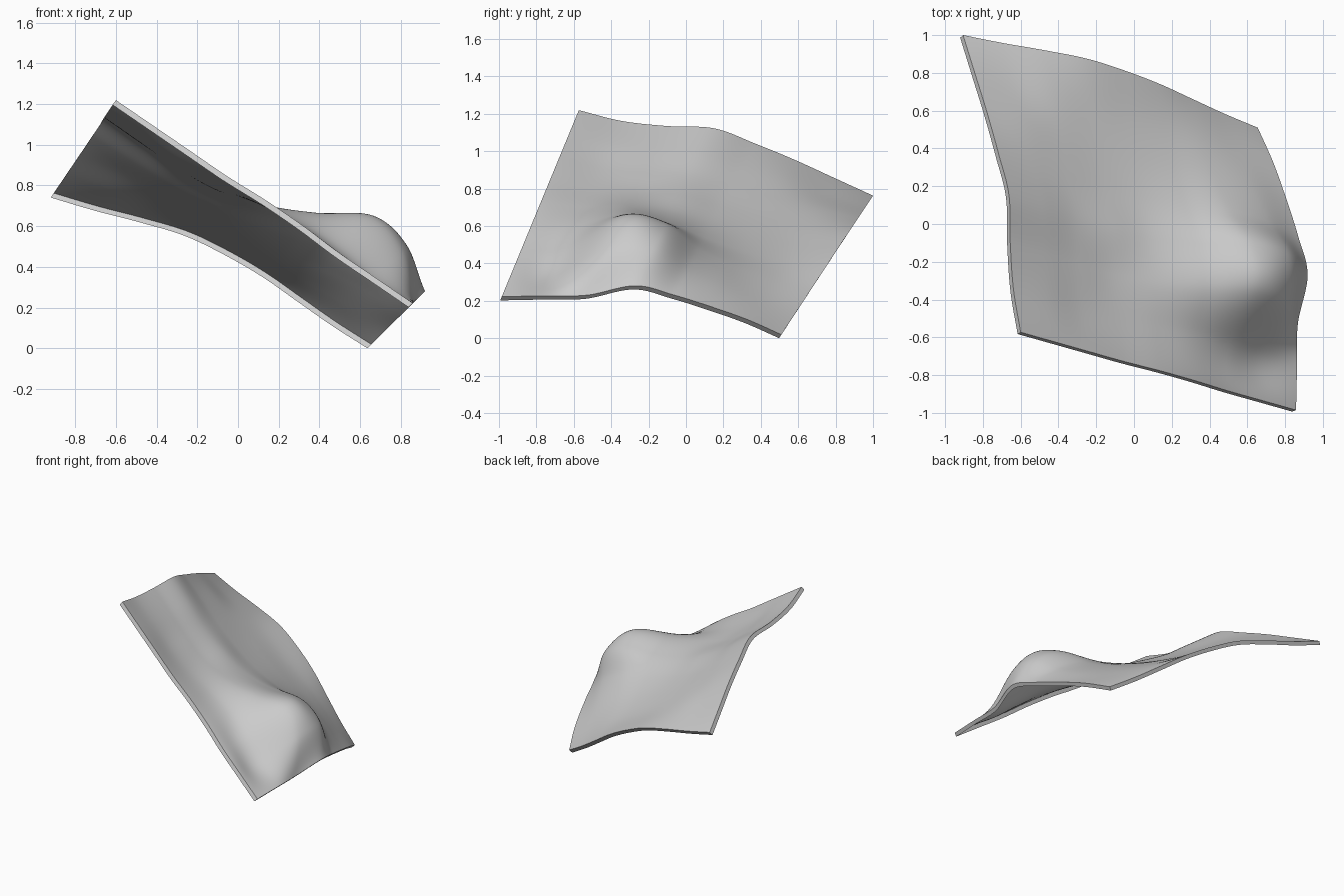
import bpy
import bmesh
from mathutils import Vector

cube = bpy.data.objects.get("Cube")
if cube:
    bpy.data.objects.remove(cube, do_unlink=True)

# Corners of the tilted patch, and the point the relief radiates from
BACK_RIGHT = Vector((-0.905, 1.0, 0.765))
BACK_LEFT = Vector((0.655, 0.51, 0.022))
FRONT_LEFT = Vector((0.858, -0.985, 0.225))
FRONT_RIGHT = Vector((-0.6, -0.573, 1.222))
FOCUS = Vector((-6.0, -3.7, -6.5))
RIM_DEPTH = 0.03
STEPS = 100

# Relief in hundredths: rows run front to back, columns right to left
RELIEF = [
    [0, 0, 0, 0, 1, 1, 0, 0, 0],
    [1, 1, 0, 1, 4, 7, 7, 4, 5],
    [6, 5, 4, 5, 11, 22, 36, 30, 10],
    [13, 11, 9, 10, 13, 22, 36, 36, 22],
    [11, 10, 9, 9, 11, 16, 23, 24, 19],
    [8, 9, 9, 9, 10, 12, 15, 16, 14],
    [4, 6, 9, 10, 10, 10, 10, 9, 8],
    [0, 4, 9, 13, 13, 11, 7, 3, 0],
]


def spline(values, f):
    """Smooth curve through evenly spaced values, f from 0 to 1."""
    padded = [2 * values[0] - values[1], *values, 2 * values[-1] - values[-2]]
    x = f * (len(values) - 1)
    i = min(int(x), len(values) - 2)
    k = x - i
    a, b, c, d = padded[i:i + 4]
    return b + k / 2 * (c - a + k * (2 * a - 5 * b + 4 * c - d
                                     + k * (3 * (b - c) + d - a)))


def surface(s, t):
    front = FRONT_RIGHT.lerp(FRONT_LEFT, s)
    back = BACK_RIGHT.lerp(BACK_LEFT, s)
    base = front.lerp(back, t)
    height = spline([spline(row, s) for row in RELIEF], t) / 100
    return base + (base - FOCUS).normalized() * height


# Stone colour
stone = bpy.data.materials.new("plain grey")
stone.use_nodes = True
grey = (0.6, 0.6, 0.6, 1.0)
stone.diffuse_color = grey
stone.node_tree.nodes["Principled BSDF"].inputs["Base Color"].default_value = grey

# Terrain sheet: a flat grid shaped by the relief
bm = bmesh.new()
bmesh.ops.create_grid(bm, x_segments=STEPS, y_segments=STEPS, size=0.5)
for v in bm.verts:
    v.co = surface(min(max(v.co.x + 0.5, 0), 1), min(max(v.co.y + 0.5, 0), 1))

# Rim: a narrow skirt around the open underside
border = [e for e in bm.edges if e.is_boundary]
skirt = bmesh.ops.extrude_edge_only(bm, edges=border)["geom"]
for v in skirt:
    if isinstance(v, bmesh.types.BMVert):
        v.co -= (v.co - FOCUS).normalized() * RIM_DEPTH

# Rest the lowest corner on the ground
lowest = min(v.co.z for v in bm.verts)
bmesh.ops.translate(bm, verts=bm.verts, vec=(0, 0, -lowest))

mesh = bpy.data.meshes.new("terrain_sheet")
bm.to_mesh(mesh)
bm.free()
mesh.materials.append(stone)
sheet = bpy.data.objects.new("terrain_sheet", mesh)
bpy.context.collection.objects.link(sheet)
bpy.ops.object.select_all(action='DESELECT')
sheet.select_set(True)
bpy.context.view_layer.objects.active = sheet
bpy.ops.object.shade_smooth_by_angle(angle=0.7)
